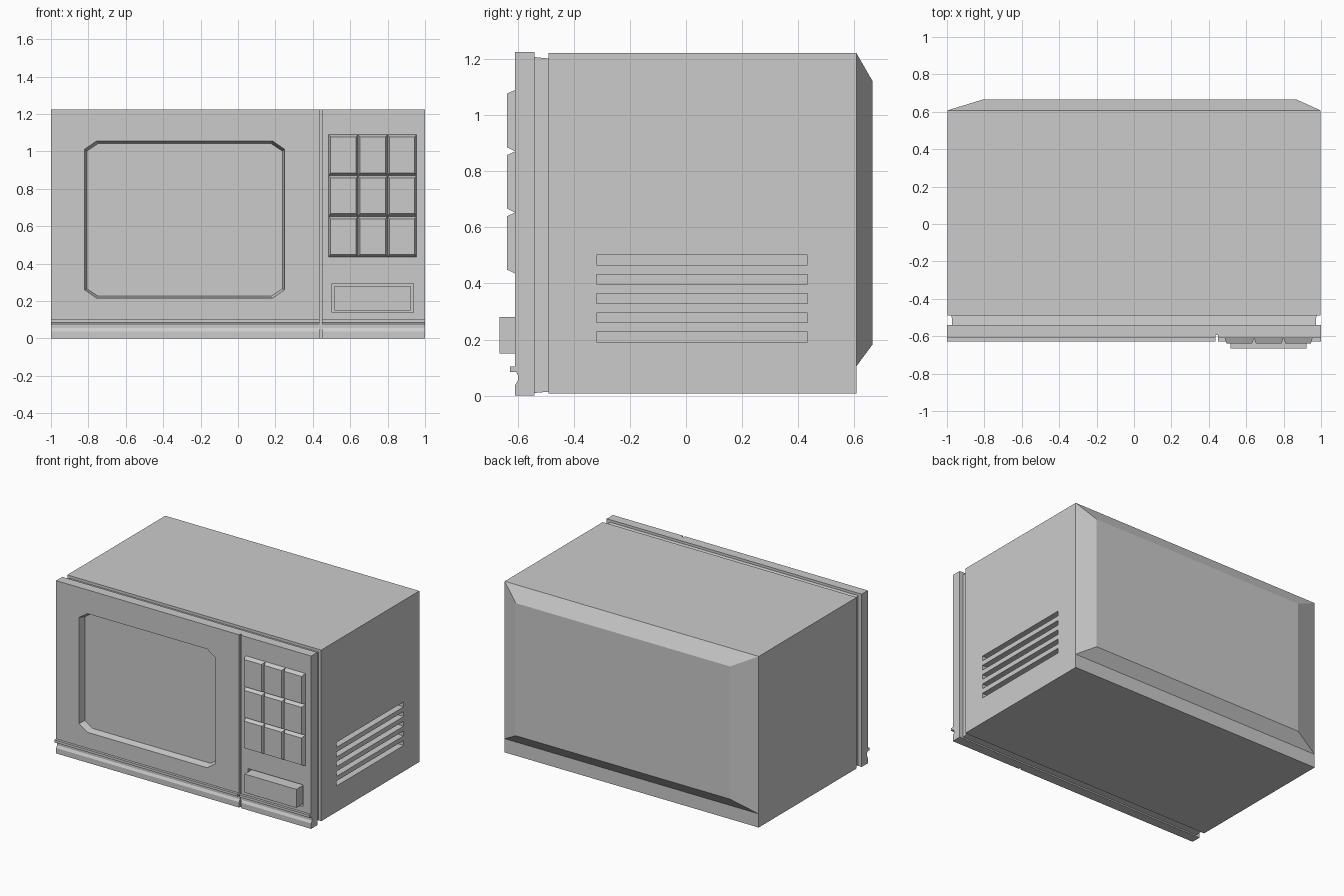
import bpy, bmesh

if "Cube" in bpy.data.objects:
    bpy.data.objects.remove(bpy.data.objects["Cube"])


def loft(name, rings):
    """Join matching closed rings of points and cap both ends."""
    bm = bmesh.new()
    vs = [[bm.verts.new(p) for p in r] for r in rings]
    n = len(vs[0])
    for a, b in zip(vs, vs[1:]):
        for i in range(n):
            j = (i + 1) % n
            bm.faces.new((a[i], a[j], b[j], b[i]))
    bm.faces.new(vs[0])
    bm.faces.new(vs[-1])
    bmesh.ops.recalc_face_normals(bm, faces=bm.faces)
    me = bpy.data.meshes.new(name)
    bm.to_mesh(me)
    bm.free()
    ob = bpy.data.objects.new(name, me)
    bpy.context.collection.objects.link(ob)
    return ob


def rect(y, x0, x1, z0, z1):
    return [(x0, y, z0), (x1, y, z0), (x1, y, z1), (x0, y, z1)]


def octagon(y, x0, x1, z0, z1, cx, cz):
    return [(x0 + cx, y, z0), (x1 - cx, y, z0), (x1, y, z0 + cz), (x1, y, z1 - cz),
            (x1 - cx, y, z1), (x0 + cx, y, z1), (x0, y, z1 - cz), (x0, y, z0 + cz)]


def box(name, x0, x1, y0, y1, z0, z1):
    return loft(name, [rect(y0, x0, x1, z0, z1), rect(y1, x0, x1, z0, z1)])


def cut(ob, cutter):
    m = ob.modifiers.new("cut", "BOOLEAN")
    m.operation = "DIFFERENCE"
    m.solver = "EXACT"
    m.object = cutter
    bpy.context.view_layer.objects.active = ob
    bpy.ops.object.modifier_apply(modifier=m.name)
    bpy.data.objects.remove(cutter)


FRONT = -0.609

# casing with the narrower neck behind the front
casing = loft("casing", [
    rect(-0.545, -0.972, 0.972, 0.009, 1.208),
    rect(-0.49, -0.975, 0.975, 0.014, 1.202),
    rect(-0.49, -0.996, 0.996, 0.008, 1.221),
    rect(0.608, -0.996, 0.996, 0.008, 1.221)])

# side vents, right side only
for i in range(5):
    z = 0.192 + i * 0.0685
    cut(casing, box("vent_cutter", 0.95, 1.05, -0.32, 0.433, z, z + 0.035))

# tapered back cover
loft("back_cover", [rect(0.608, -0.996, 0.996, 0.105, 1.221),
                    rect(0.665, -0.81, 0.87, 0.182, 1.122)])

# front panel profile with groove and lip along the bottom
profile = [(-0.54, 0), (FRONT, 0), (FRONT, 0.038), (-0.599, 0.055), (-0.599, 0.072),
           (-0.606, 0.085), (-0.627, 0.085), (-0.627, 0.103), (FRONT, 0.103),
           (FRONT, 1.225), (-0.54, 1.225)]
panel = loft("front_panel", [[(x, y, z) for y, z in profile] for x in (-1, 1)])

# gap between door and controls
cut(panel, box("gap_cutter", 0.435, 0.45, -0.7, -0.594, -0.1, 1.3))
# window recess with clipped corners
cut(panel, loft("window_cutter", [
    octagon(-0.611, -0.821, 0.25, 0.215, 1.057, 0.065, 0.045),
    octagon(-0.56, -0.808, 0.237, 0.226, 1.042, 0.06, 0.04)]))
# recess around the door button
cut(panel, box("button_cutter", 0.503, 0.938, -0.7, -0.58, 0.14, 0.295))

# door button
box("door_button", 0.517, 0.923, -0.665, -0.578, 0.15, 0.281)

# keypad of tapered keys
xs = [0.485, 0.642, 0.799, 0.955]
zs = [0.435, 0.653, 0.871, 1.09]
for c in range(3):
    for r in range(3):
        x0, x1, z0, z1 = xs[c], xs[c + 1], zs[r], zs[r + 1]
        loft(f"key_{r}_{c}", [
            rect(FRONT, x0, x1, z0, z1),
            rect(-0.638, x0 + 0.01, x1 - 0.01, z0 + 0.014, z1 - 0.013)])
